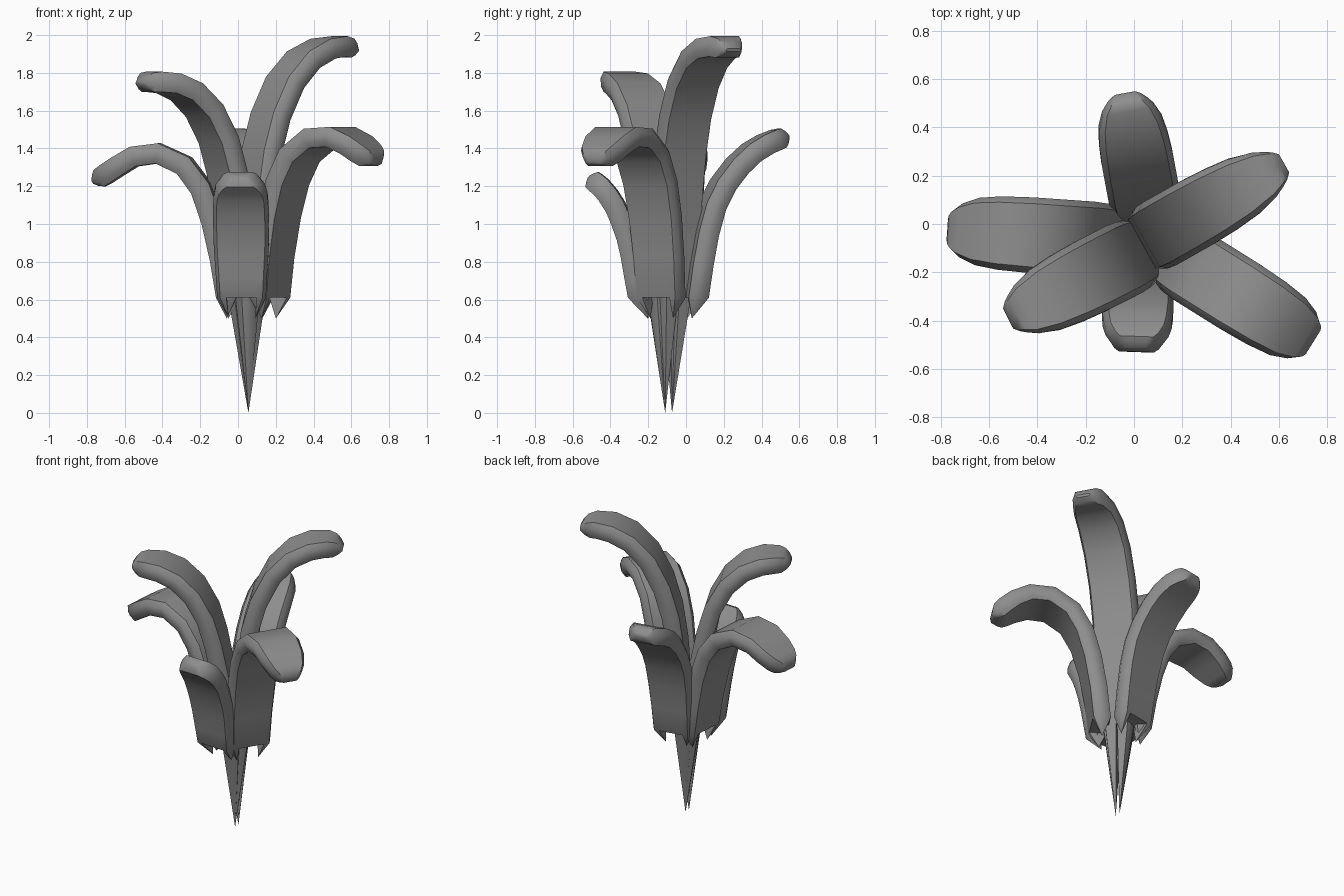
import bpy, bmesh, math
from mathutils import Vector

cube = bpy.data.objects.get("Cube")
if cube:
    bpy.data.objects.remove(cube, do_unlink=True)

grey = bpy.data.materials.new("stone grey")
grey.use_nodes = True
GREY = (0.27, 0.27, 0.27, 1)
grey.diffuse_color = GREY
grey.node_tree.nodes["Principled BSDF"].inputs["Base Color"].default_value = GREY

CENTRE = Vector((.055, -.092, 0))
THICK = .108
# Rings along a blade: position along the path, width factor, thickness factor
RINGS = [(0, .88, 1), (.16, .92, 1), (.32, .97, 1), (.46, 1, 1), (.58, 1, 1), (.7, 1, 1),
         (.8, .97, 1), (.88, .89, 1), (.94, .72, 1), (.968, .56, .95), (.986, .44, .6), (1, .3, .15)]


def along(path, t):
    """Point at fraction t of the length of a polyline."""
    pts = [Vector(p) for p in path]
    left = t * sum((b - a).length for a, b in zip(pts, pts[1:]))
    for a, b in zip(pts, pts[1:]):
        step = (b - a).length
        if left <= step:
            return a.lerp(b, left / step)
        left -= step
    return pts[-1]


def blade(name, base, angle, width, path, inner=False):
    """Curved blade; path is (distance outward, height), with two points at its root."""
    a = math.radians(angle)
    out = Vector((math.cos(a), math.sin(a), 0))
    side = Vector((-math.sin(a), math.cos(a), 0))
    origin = Vector((*base, 0))
    place = lambda r, u, z: origin + out * r + side * u + Vector((0, 0, z))

    split = .05 if inner else .6
    half = [(split, .5), (.82, .5), (.98, .2), (.98, -.2), (.85, -.5), (split, -.5)]
    section = half + [(-u, n) for u, n in reversed(half)]
    bm = bmesh.new()
    rings = []
    for i, (t, wf, tf) in enumerate(RINGS):
        p = along(path, t)
        d = (along(path, min(1, t + .04)) - along(path, max(0, t - .04))).normalized()
        if i == 0:
            d = Vector((0, 1))
            wf = .58 if inner else wf
        normal = Vector((-d.y, d.x))
        ring = []
        for u, n in section:
            q = p + normal * n * THICK * tf
            ring.append(bm.verts.new(place(q.x, u * width * wf, q.y)))
        rings.append(ring)
    count = len(section)
    for low, high in zip(rings, rings[1:]):
        for i in range(count):
            j = (i + 1) % count
            bm.faces.new((low[i], low[j], high[j], high[i]))
    bm.faces.new(rings[-1])

    # Root: closed middle, and one tapered point on each side
    root, h = rings[0], count // 2
    bm.faces.new((root[0], root[h - 1], root[h], root[-1]))
    for sign, group in ((1, root[:h]), (-1, root[h:])):
        if inner:
            spread = math.copysign(.018, sign * side.y)
            tip = bm.verts.new(CENTRE + Vector((0, spread, 0)))
        else:
            tip = bm.verts.new(place(.11, sign * .07, .5))
        for i in range(h):
            bm.faces.new((group[i], group[(i + 1) % h], tip))
    bmesh.ops.recalc_face_normals(bm, faces=bm.faces)

    mesh = bpy.data.meshes.new(name)
    bm.to_mesh(mesh)
    bm.free()
    mesh.materials.append(grey)
    obj = bpy.data.objects.new(name, mesh)
    bpy.context.collection.objects.link(obj)
    bpy.ops.object.select_all(action='DESELECT')
    obj.select_set(True)
    bpy.context.view_layer.objects.active = obj
    bpy.ops.object.shade_smooth_by_angle(angle=math.radians(42))


# Two tall inner blades
blade("tall_back_blade", (.045, -.075), 29.5, .15,
      [(.02, .61), (.045, 1), (.065, 1.25), (.115, 1.5), (.205, 1.71), (.29, 1.83),
       (.40, 1.91), (.53, 1.947), (.66, 1.92)], inner=True)
blade("tall_front_blade", (.05, -.1), 207, .16,
      [(.02, .61), (.065, 1), (.125, 1.3), (.18, 1.48), (.26, 1.61), (.37, 1.71),
       (.5, 1.757), (.64, 1.745)], inner=True)
# Four shorter outer blades
blade("right_blade", (.055, -.08), 176, .16,
      [(.11, .61), (.16, .92), (.23, 1.16), (.32, 1.3), (.47, 1.375), (.62, 1.355),
       (.73, 1.28), (.825, 1.22)])
blade("left_front_blade", (.07, -.07), -32, .16,
      [(.115, .61), (.14, .85), (.185, 1.1), (.25, 1.3), (.35, 1.425), (.48, 1.473),
       (.6, 1.455), (.7, 1.39), (.785, 1.32)])
blade("front_blade", (.025, -.09), 268, .15,
      [(.16, .61), (.21, .9), (.27, 1.07), (.34, 1.18), (.425, 1.25)])
blade("back_blade", (.08, -.09), 100.5, .152,
      [(.14, .61), (.18, .9), (.24, 1.12), (.32, 1.26), (.43, 1.37), (.54, 1.435),
       (.64, 1.465)])
